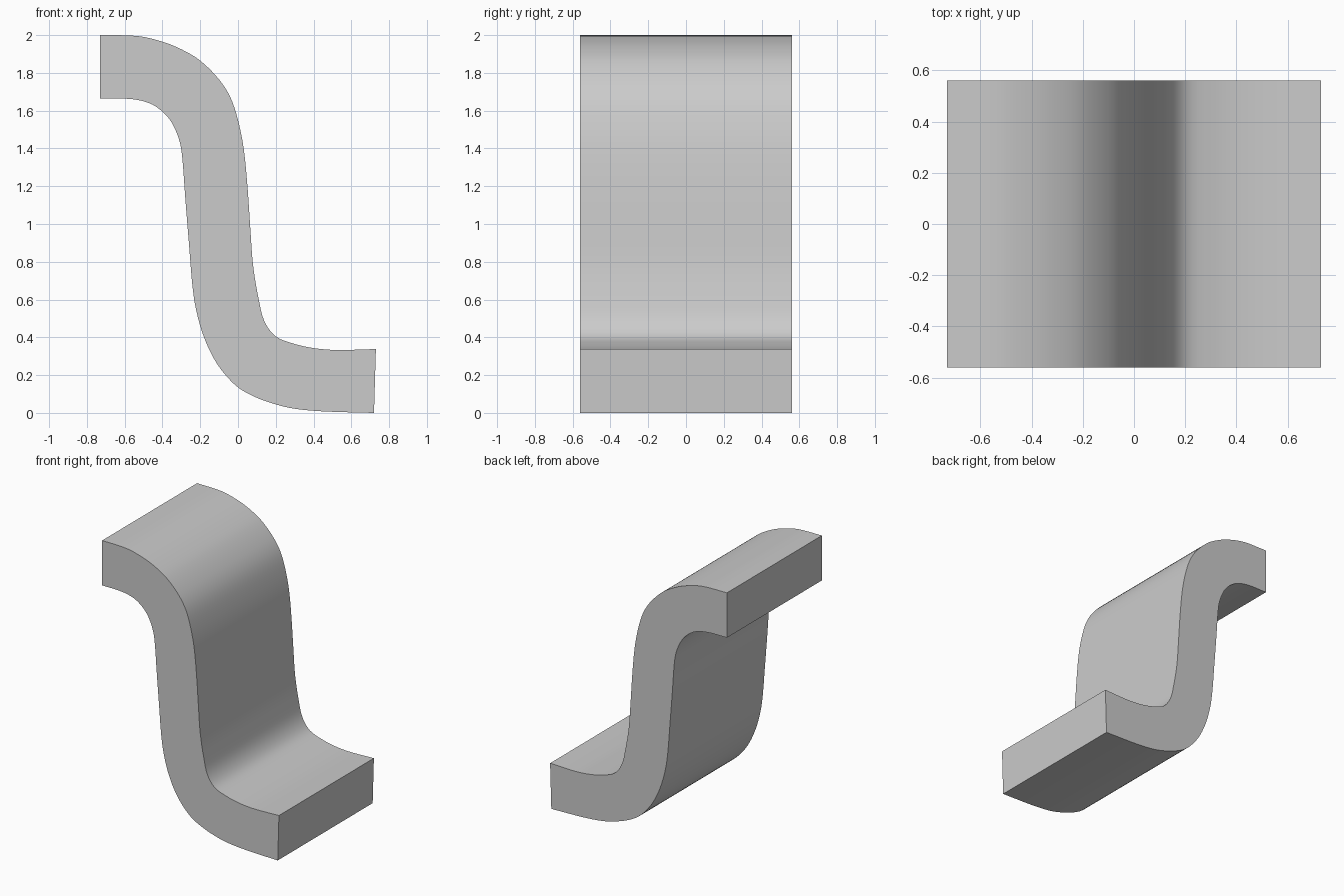
import bpy, bmesh, math
from mathutils import Vector

cube = bpy.data.objects.get("Cube")
if cube:
    bpy.data.objects.remove(cube, do_unlink=True)

HALF_WIDTH = 0.56
STEPS = 4

# Upper and lower edges of the S-shaped section, as (x, z)
upper = [(-.73, 2), (-.53, 1.995), (-.4, 1.965), (-.3, 1.925), (-.2, 1.865),
         (-.1, 1.765), (-.04, 1.67), (0, 1.55), (.03, 1.4), (.05, 1.2),
         (.065, .98), (.08, .78), (.11, .6), (.14, .485), (.2, .405),
         (.3, .365), (.4, .343), (.52, .333), (.73, .338)]
lower = [(-.73, 1.665), (-.57, 1.662), (-.47, 1.64), (-.4, 1.595), (-.35, 1.535),
         (-.31, 1.44), (-.295, 1.35), (-.28, 1.15), (-.26, .9), (-.235, .62),
         (-.2, .46), (-.15, .33), (-.09, .23), (0, .135), (.1, .08),
         (.2, .045), (.3, .022), (.45, .008), (.72, 0)]


def smooth_path(points):
    """Spline through the points, with chord-scaled tangents."""
    p = [Vector(q) for q in points]
    t = []
    for i in range(len(p)):
        a, b = p[max(i - 1, 0)], p[min(i + 1, len(p) - 1)]
        t.append((b - a).normalized())
    path = []
    for i in range(len(p) - 1):
        reach = (p[i + 1] - p[i]).length / 3
        h1, h2 = p[i] + t[i] * reach, p[i + 1] - t[i + 1] * reach
        for k in range(STEPS):
            u = k / STEPS
            v = 1 - u
            path.append(p[i] * v**3 + h1 * 3*v*v*u + h2 * 3*v*u*u + p[i + 1] * u**3)
    return path + [p[-1]]


# Strip of quads for the front side, extruded to the back
bm = bmesh.new()
rows = [[bm.verts.new((q.x, -HALF_WIDTH, q.y)) for q in smooth_path(edge)]
        for edge in (upper, lower)]
top, low = rows
faces = [bm.faces.new((top[i], low[i], low[i + 1], top[i + 1]))
         for i in range(len(top) - 1)]
back = bmesh.ops.extrude_face_region(bm, geom=faces, use_keep_orig=True)["geom"]
bmesh.ops.translate(bm, vec=(0, 2 * HALF_WIDTH, 0),
                    verts=[g for g in back if isinstance(g, bmesh.types.BMVert)])
bmesh.ops.recalc_face_normals(bm, faces=bm.faces)
mesh = bpy.data.meshes.new("s_bracket")
bm.to_mesh(mesh)
bm.free()

bracket = bpy.data.objects.new("s_bracket", mesh)
bpy.context.collection.objects.link(bracket)

# Plain grey
grey = bpy.data.materials.new("grey")
grey.use_nodes = True
colour = (0.6, 0.6, 0.6, 1)
grey.diffuse_color = colour
grey.node_tree.nodes["Principled BSDF"].inputs["Base Color"].default_value = colour
mesh.materials.append(grey)

# Smooth curves, crisp side edges
bpy.ops.object.select_all(action="DESELECT")
bracket.select_set(True)
bpy.context.view_layer.objects.active = bracket
bpy.ops.object.shade_smooth_by_angle(angle=math.radians(40))
